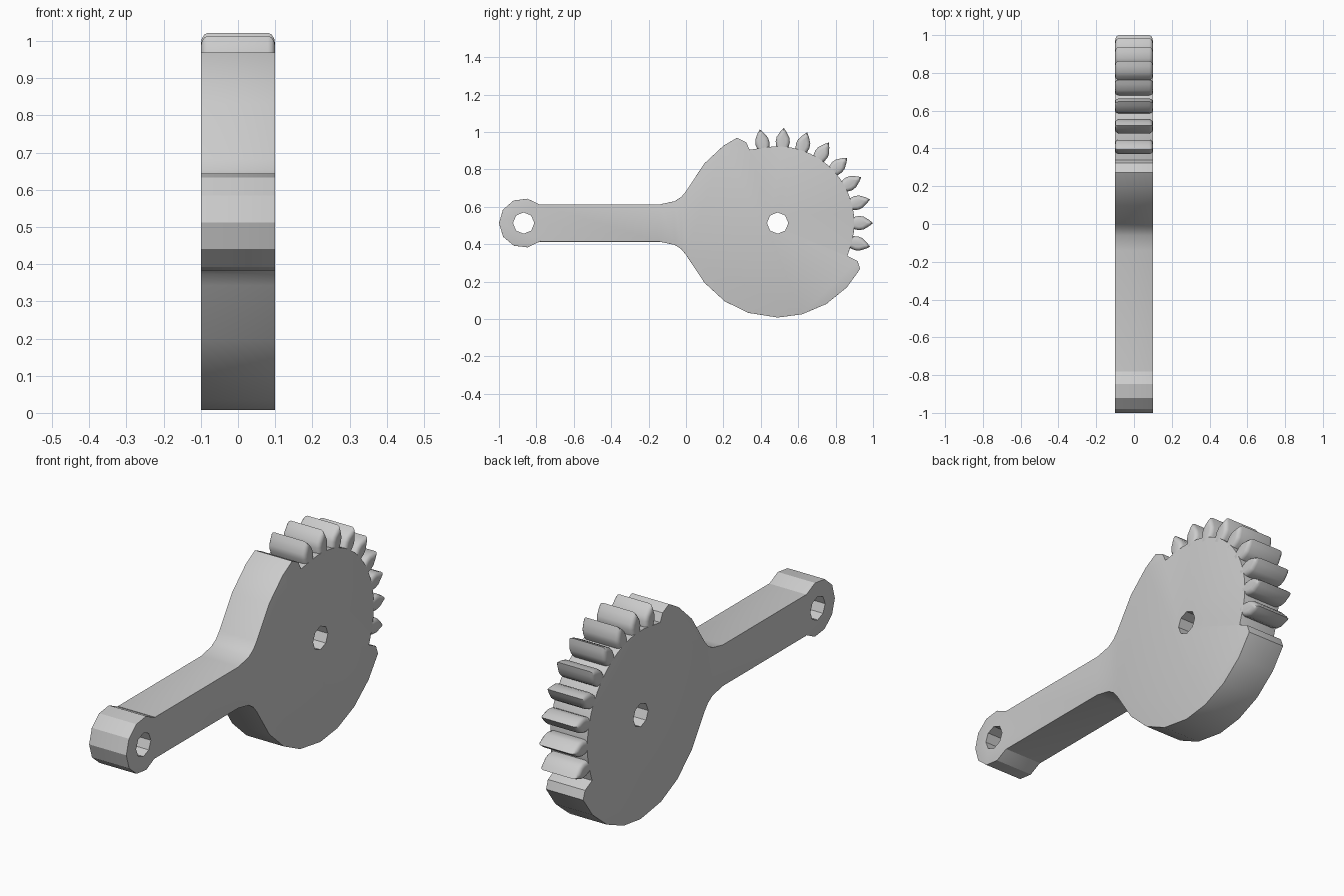
import bpy
import bmesh
from math import cos, sin, radians
from mathutils import Matrix

if "Cube" in bpy.data.objects:
    bpy.data.objects.remove(bpy.data.objects["Cube"], do_unlink=True)

HALF = 0.1                 # half thickness
MID = 0.513                # height of the long axis
GEAR_Y, EYE_Y = 0.49, -0.868
PITCH = 14.4               # degrees between teeth

steel = bpy.data.materials.new("plain grey")
steel.use_nodes = True
grey = (0.6, 0.6, 0.6, 1)
steel.diffuse_color = grey
steel.node_tree.nodes["Principled BSDF"].inputs["Base Color"].default_value = grey


def polar(cy, r, deg):
    return (cy + r * cos(radians(deg)), MID + r * sin(radians(deg)))


def prism(name, outline, half, bevel=0.0):
    """Extrude a side outline (y, z) across x and round both cap rims."""
    bm = bmesh.new()
    face = bm.faces.new([bm.verts.new((-half, y, z)) for y, z in outline])
    ext = bmesh.ops.extrude_face_region(bm, geom=[face])["geom"]
    for v in ext:
        if isinstance(v, bmesh.types.BMVert):
            v.co.x = half
    bmesh.ops.recalc_face_normals(bm, faces=bm.faces)
    if bevel:
        rims = [e for e in bm.edges if abs(e.verts[0].co.x - e.verts[1].co.x) < half]
        bmesh.ops.bevel(bm, geom=rims, offset=bevel, segments=3, profile=0.5,
                        affect='EDGES', clamp_overlap=True)
    mesh = bpy.data.meshes.new(name)
    bm.to_mesh(mesh)
    bm.free()
    mesh.materials.append(steel)
    ob = bpy.data.objects.new(name, mesh)
    bpy.context.collection.objects.link(ob)
    return ob


def activate(ob):
    bpy.ops.object.select_all(action='DESELECT')
    ob.select_set(True)
    bpy.context.view_layer.objects.active = ob


# Lever outline: eye end, neck flare, rim and toothed sector, as (y, height from axis)
neck = [(-0.78, 0.1), (-0.14, 0.1), (-0.06, 0.117), (-0.025, 0.14), (0.0, 0.17)]
eye = [polar(EYE_Y, 0.132, 48 + 33.1 * i) for i in range(9)]
lower = [(y, MID - h) for y, h in neck]
upper = [(y, MID + h) for y, h in reversed(neck)]
rim_low = [polar(GEAR_Y, 0.505, a) for a in (219, 236, 252, 270, 285, 301, 317, 331)]
lip_low = [(0.917, 0.31), (0.863, 0.337)]
root = [polar(GEAR_Y, 0.41, PITCH * (0.5 * k - 1.5)) for k in range(1, 18)]
lip_high = [(0.34, 0.905), (0.322, 0.945)]
rim_high = [polar(GEAR_Y, 0.505, a) for a in (115.5, 125, 141)]
lever = prism("lever_body", eye + lower + rim_low + lip_low + root
              + lip_high + rim_high + upper, HALF, 0.02)

# Pivot and eye holes
for cy in (GEAR_Y, EYE_Y):
    cutter = prism("hole_cutter", [polar(cy, 0.057, 45 * i) for i in range(8)], 0.3)
    cutter.hide_render = True
    mod = lever.modifiers.new("hole", 'BOOLEAN')
    mod.operation = 'DIFFERENCE'
    mod.solver = 'EXACT'
    mod.object = cutter
    activate(lever)
    bpy.ops.object.modifier_apply(modifier=mod.name)
    bpy.data.objects.remove(cutter, do_unlink=True)

# Gear teeth, one pointed prism turned about the pivot
side = [(0.37, 0.026), (0.405, 0.032), (0.435, 0.038), (0.46, 0.034), (0.49, 0.016)]
tooth = ([(GEAR_Y + r, MID - w) for r, w in side] + [(GEAR_Y + 0.51, MID)]
         + [(GEAR_Y + r, MID + w) for r, w in reversed(side)])
parts = [lever]
for k in range(9):
    ob = prism(f"tooth_{k + 1}", tooth, HALF, 0.02)
    pivot = Matrix.Translation((0, GEAR_Y, MID))
    turn = Matrix.Rotation(radians(PITCH * (k - 1)), 4, 'X')
    ob.data.transform(pivot @ turn @ pivot.inverted())
    parts.append(ob)

for ob in parts:
    activate(ob)
    bpy.ops.object.shade_smooth_by_angle(angle=radians(31))
